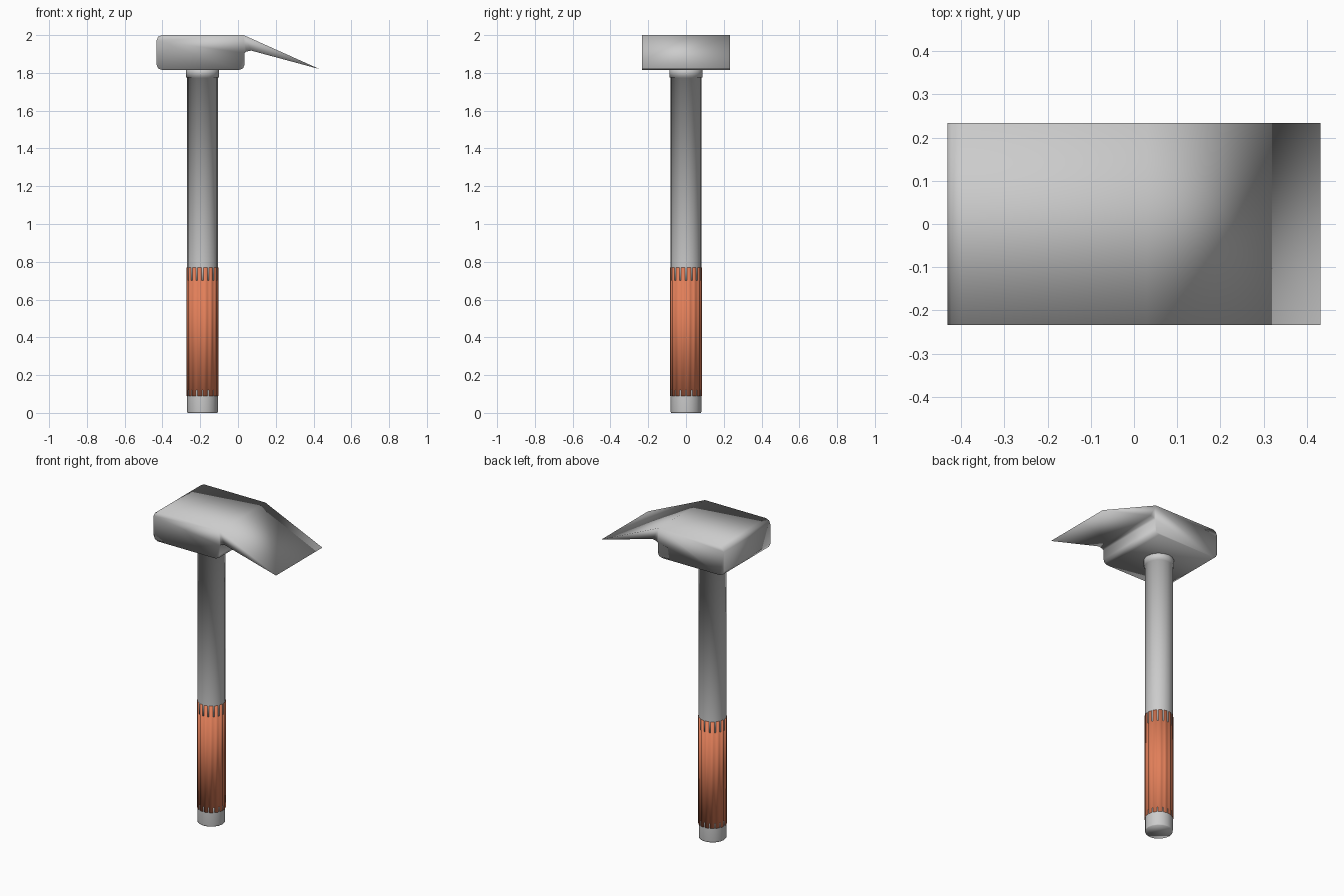
import bpy, bmesh, math
from mathutils import Vector

if "Cube" in bpy.data.objects:
    bpy.data.objects.remove(bpy.data.objects["Cube"])

HX = -0.188  # handle axis


def finish(name, bm, color=None):
    bmesh.ops.recalc_face_normals(bm, faces=bm.faces[:])
    for f in bm.faces:
        f.smooth = True  # soft shading throughout, also across the corners
    me = bpy.data.meshes.new(name)
    bm.to_mesh(me)
    bm.free()
    ob = bpy.data.objects.new(name, me)
    bpy.context.collection.objects.link(ob)
    if color:
        mat = bpy.data.materials.new(name + "_paint")
        mat.diffuse_color = color
        mat.use_nodes = True
        mat.node_tree.nodes["Principled BSDF"].inputs["Base Color"].default_value = mat.diffuse_color
        me.materials.append(mat)
    return ob


def stack(name, rings, sides, scale=lambda i: 1.0, color=None):
    """Closed column around the handle axis from (radius, z) rings."""
    bm = bmesh.new()
    loops = []
    for r, z in rings:
        loops.append([bm.verts.new((HX + r * scale(i) * math.cos(math.tau * i / sides),
                                    r * scale(i) * math.sin(math.tau * i / sides), z))
                      for i in range(sides)])
    for a, b in zip(loops, loops[1:]):
        for i in range(sides):
            j = (i + 1) % sides
            bm.faces.new((a[i], a[j], b[j], b[i]))
    bm.faces.new(loops[0][::-1])
    bm.faces.new(loops[-1])
    return finish(name, bm, color)


# Head: side profile of block and claw, extruded across y
profile = [(-0.432, 1.845), (-0.423, 1.824), (-0.402, 1.815), (0.005, 1.815), (0.027, 1.824),
           (0.035, 1.845), (0.035, 1.905), (0.045, 1.913), (0.07, 1.918), (0.432, 1.82),
           (0.03, 2.0), (-0.402, 2.0), (-0.423, 1.991), (-0.432, 1.97)]
bm = bmesh.new()
face = bm.faces.new([bm.verts.new((x, -0.2335, z)) for x, z in profile])
ext = bmesh.ops.extrude_face_region(bm, geom=[face])
bmesh.ops.translate(bm, vec=Vector((0, 0.467, 0)),
                    verts=[v for v in ext["geom"] if isinstance(v, bmesh.types.BMVert)])
finish("head", bm)

# Shaft flaring into the collar under the head, and end cap
stack("shaft", [(0.082, 0.70), (0.082, 0.76), (0.082, 1.775), (0.088, 1.776), (0.088, 1.83)], 16)
stack("end_cap", [(0.08, 0.0), (0.081, 0.006), (0.081, 0.09), (0.081, 0.12)], 16)

# Ribbed grip: wide ridges separated by narrow grooves
stack("grip", [(0.084, 0.09), (0.084, 0.77)], 64,
      scale=lambda i: 0.93 if i % 4 == 0 else 1.0, color=(0.75, 0.21, 0.10, 1))
